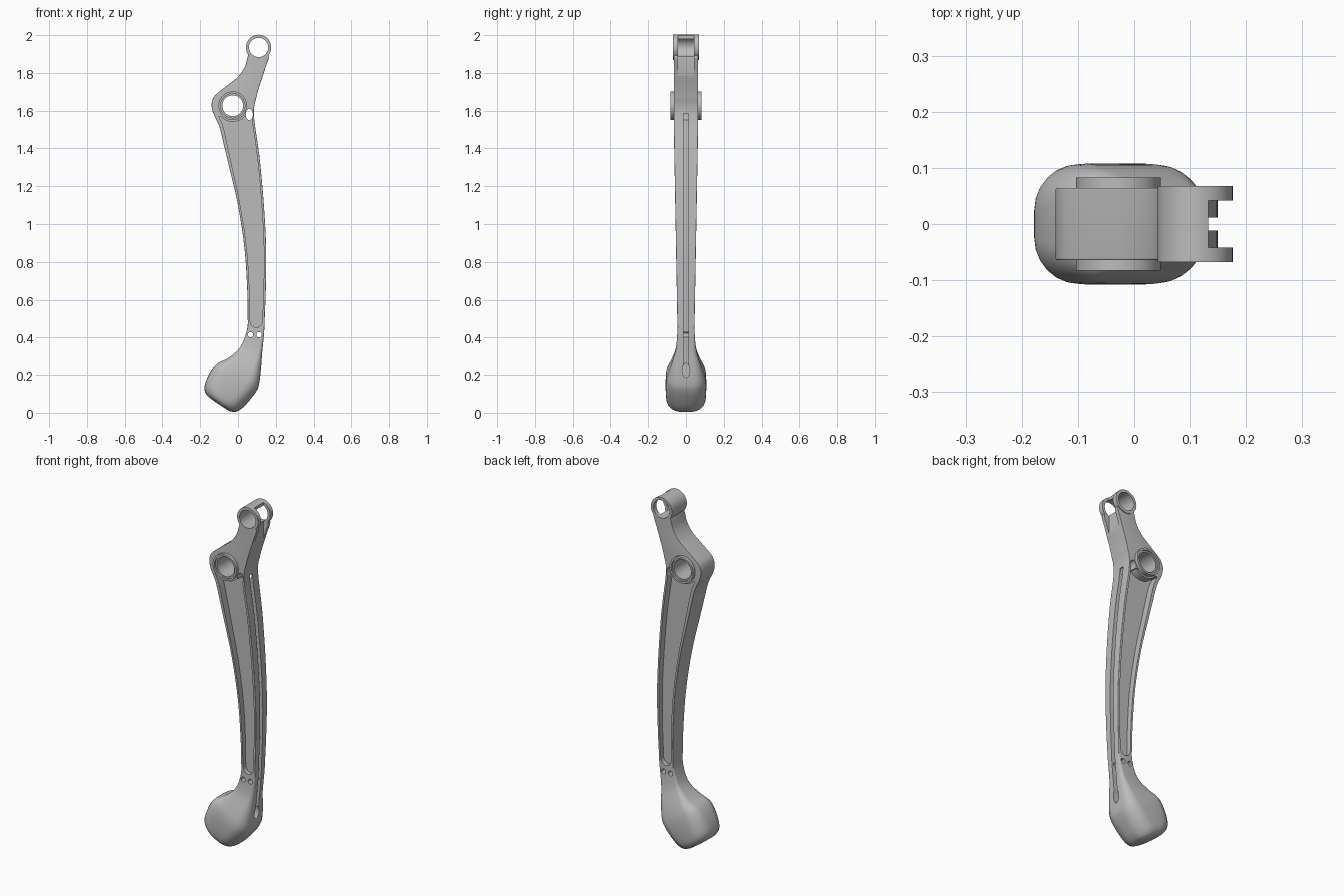
import bpy, bmesh, math
from mathutils import Vector

cube = bpy.data.objects.get("Cube")
if cube:
    bpy.data.objects.remove(cube, do_unlink=True)

GREY = (0.5, 0.5, 0.5, 1)
metal = bpy.data.materials.new("plain grey")
metal.use_nodes = True
metal.diffuse_color = GREY
metal.node_tree.nodes["Principled BSDF"].inputs["Base Color"].default_value = GREY

RING = (0.109, 1.935)   # top eye centre (x, z)
BOSS = (-0.028, 1.626)  # knee boss centre (x, z)


def finish(bm, name):
    bmesh.ops.recalc_face_normals(bm, faces=bm.faces[:])
    mesh = bpy.data.meshes.new(name)
    bm.to_mesh(mesh)
    bm.free()
    obj = bpy.data.objects.new(name, mesh)
    bpy.context.collection.objects.link(obj)
    mesh.materials.append(metal)
    return obj


def loft(name, rings):
    bm = bmesh.new()
    rows = [[bm.verts.new(p) for p in ring] for ring in rings]
    n = len(rows[0])
    for a, b in zip(rows, rows[1:]):
        for i in range(n):
            j = (i + 1) % n
            bm.faces.new((a[i], a[j], b[j], b[i]))
    bm.faces.new(rows[0])
    bm.faces.new(rows[-1])
    return finish(bm, name)


def prism(name, outline, y0, y1):
    return loft(name, [[(x, y, z) for x, z in outline] for y in (y0, y1)])


def disc(name, centre, rx, rz, y0, y1, n=64):
    turn = [2 * math.pi * i / n for i in range(n)]
    return prism(name, [(centre[0] + rx * math.cos(t), centre[1] + rz * math.sin(t))
                        for t in turn], y0, y1)


def boolean(target, tool, operation):
    mod = target.modifiers.new("part", 'BOOLEAN')
    mod.operation, mod.solver, mod.object = operation, 'EXACT', tool
    bpy.context.view_layer.objects.active = target
    bpy.ops.object.modifier_apply(modifier=mod.name)
    bpy.data.objects.remove(tool, do_unlink=True)


def smooth_rows(rows, steps=4):
    # Catmull-Rom spline through the stations
    pts = [Vector(r) for r in rows]
    out = []
    for i in range(len(pts) - 1):
        p0, p1, p2 = pts[max(i - 1, 0)], pts[i], pts[i + 1]
        p3 = pts[min(i + 2, len(pts) - 1)]
        for k in range(steps):
            t = k / steps
            out.append(p1 + (p2 - p0) * (t / 2)
                       + (p0 * 2 - p1 * 5 + p2 * 4 - p3) * (t * t / 2)
                       + (p1 * 3 - p0 - p2 * 3 + p3) * (t ** 3 / 2))
    return out + [pts[-1]]


def section(row):
    # rounded rectangle spanning the left and right edge points
    lx, lz, rx, rz, depth, r = row
    left, right = Vector((lx, 0, lz)), Vector((rx, 0, rz))
    mid, axis = (left + right) / 2, (right - left).normalized()
    width = (right - left).length / 2
    r = min(r, width * 0.95, depth * 0.95)
    ring = []
    for q, (sx, sy) in enumerate(((1, 1), (-1, 1), (-1, -1), (1, -1))):
        for k in range(7):
            a = math.pi / 2 * (q + k / 6)
            p = mid + axis * (sx * (width - r) + r * math.cos(a))
            p.y = sy * (depth - r) + r * math.sin(a)
            ring.append(p)
    return ring


# Shank stations: height, left edge, right edge
shank = [(1.9, .055, .155), (1.88, .05, .163), (1.83, .035, .146), (1.78, 0, .13),
         (1.735, -.055, .115), (1.69, -.112, .102), (1.665, -.132, .096),
         (1.63, -.14, .087), (1.585, -.13, .084), (1.52, -.1, .09), (1.42, -.075, .105),
         (1.315, -.05, .118), (1.1, 0, .137), (.865, .035, .149), (.65, .049, .147),
         (.52, .051, .142)]
# Foot stations: left point, right point, half depth, corner radius
foot = [(.05, .455, .14, .455, .045, .004), (.03, .385, .135, .39, .048, .012),
        (0, .335, .128, .32, .057, .022), (-.055, .29, .122, .24, .08, .04),
        (-.11, .262, .113, .16, .1, .06), (-.15, .21, .1, .118, .107, .075),
        (-.177, .14, .065, .07, .106, .08), (-.168, .098, .025, .027, .1, .08),
        (-.135, .068, -.01, .006, .082, .06), (-.1, .044, -.045, .008, .05, .03)]


def half_depth(z):
    return 0.045 + 0.019 * min(1, (z - 0.45) / 1.05)


stations = smooth_rows([(l, z, r, z, half_depth(z), .003) for z, l, r in shank] + foot)
leg = loft("leg_link", [section(s) for s in stations])


def edge(z, side):
    # x of the left (0) or right (2) edge at height z
    for a, b in zip(stations, stations[1:]):
        za, zb = a[side + 1], b[side + 1]
        if za >= z >= zb and za > zb:
            return a[side] + (b[side] - a[side]) * (za - z) / (za - zb)


def heights(top, bottom, n=40):
    return [top + (bottom - top) * i / n for i in range(n + 1)]


# Recessed web on both sides of the shank
zs = heights(1.57, .49)
lo = [(edge(z, 0) + .012 + .01 * max(0, z - 1.1) / .5, z) for z in zs]
hi = [(edge(z, 2) - .012, z) for z in zs]
xa, xb = lo[-1][0], hi[-1][0]
arc = [((xa + xb) / 2 - (xb - xa) / 2 * math.cos(t), .49 - .037 * math.sin(t))
       for t in [math.pi * i / 12 for i in range(1, 12)]]
for s in (-1, 1):
    boolean(leg, prism("web_cutter", lo + arc + hi[::-1], s * .02, s * .2), 'DIFFERENCE')

# Narrow cable groove along the outer edge, with an oval pocket at its foot
zs = heights(1.585, .22)
groove = [(edge(z, 2) - .025, z) for z in zs] + [(.3, z) for z in (zs[-1], zs[0])]
boolean(leg, prism("groove_cutter", groove, -.012, .012), 'DIFFERENCE')
turn = [2 * math.pi * i / 24 for i in range(24)]
boolean(leg, loft("pocket_cutter", [[(x, .02 * math.cos(t), .225 + .04 * math.sin(t))
                                     for t in turn] for x in (.08, .2)]), 'DIFFERENCE')

# Knee boss with its collar, and the top eye
boolean(leg, disc("collar", BOSS, .085, .085, -.06, .06), 'UNION')
boolean(leg, disc("boss", BOSS, .0755, .0755, -.083, .083), 'UNION')
boolean(leg, disc("eye", RING, .067, .067, -.068, .068), 'UNION')

# Bores, with a shallow step at each boss mouth
boolean(leg, disc("boss_bore", BOSS, .055, .055, -.2, .2), 'DIFFERENCE')
for s in (-1, 1):
    boolean(leg, disc("boss_step", BOSS, .064, .064, s * .073, s * .2), 'DIFFERENCE')
boolean(leg, disc("eye_bore", RING, .051, .051, -.2, .2), 'DIFFERENCE')

# Fork slot through the outer side of the eye
slot = [(.133, 1.777), (.3, 1.777), (.3, 2.1), (.133, 2.1)]
boolean(leg, prism("fork_slot", slot, -.042, .042), 'DIFFERENCE')

# Cable exit and two pin holes
boolean(leg, disc("cable_exit", (.06, 1.58), .019, .03, -.2, .2, 24), 'DIFFERENCE')
for x in (.066, .111):
    boolean(leg, disc("pin_hole", (x, .415), .014, .014, -.2, .2, 20), 'DIFFERENCE')

# Smooth shading with crisp edges
bpy.ops.object.select_all(action='DESELECT')
leg.select_set(True)
bpy.context.view_layer.objects.active = leg
bpy.ops.object.shade_smooth_by_angle(angle=math.radians(30))
